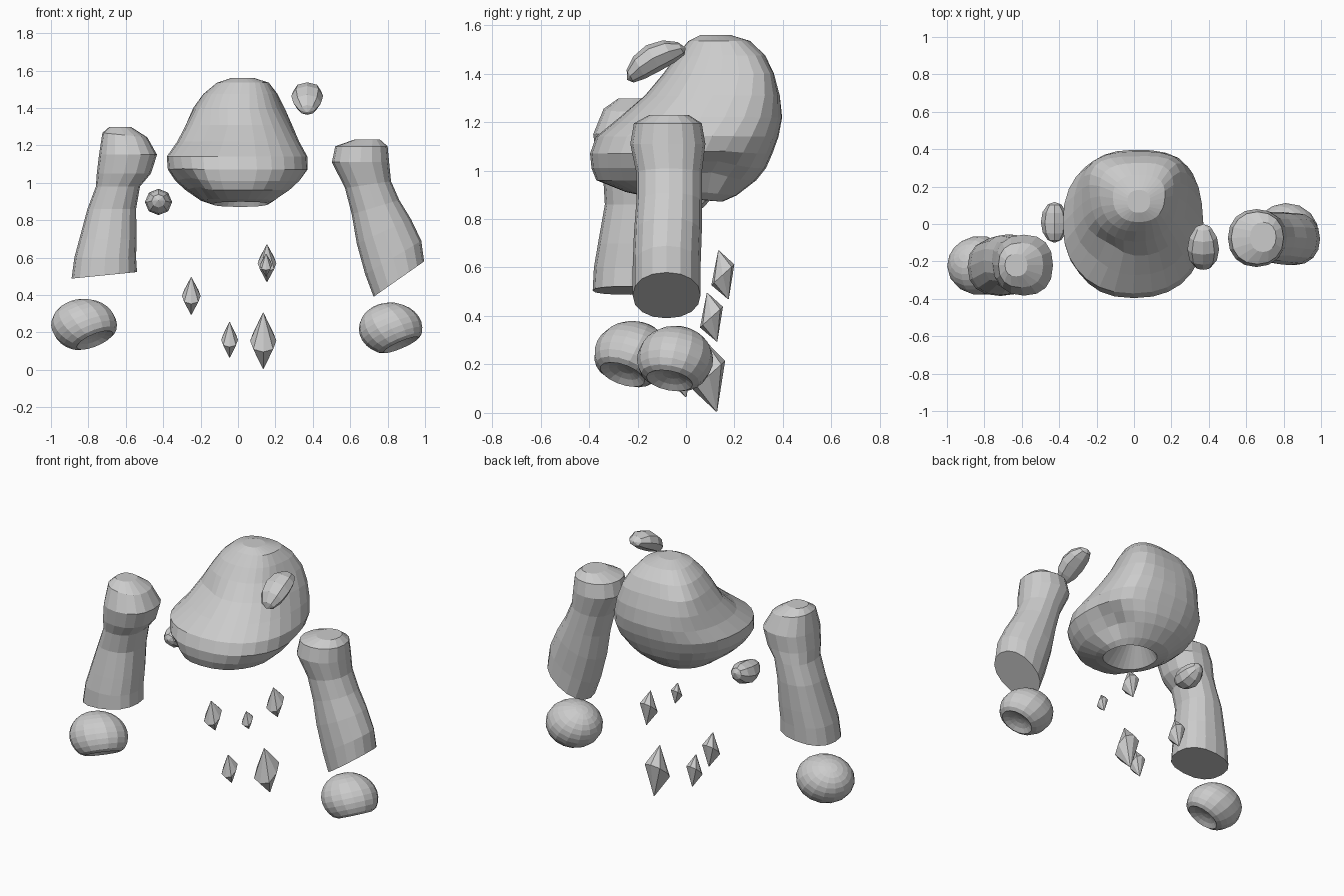
import bpy, bmesh, math
from mathutils import Vector, Matrix

if "Cube" in bpy.data.objects:
    bpy.data.objects.remove(bpy.data.objects["Cube"], do_unlink=True)

stone = bpy.data.materials.new("stone_grey")
stone.use_nodes = True
stone.diffuse_color = (0.6, 0.6, 0.6, 1)
stone.node_tree.nodes["Principled BSDF"].inputs["Base Color"].default_value = (0.6, 0.6, 0.6, 1)


def finish(name, bm):
    bmesh.ops.recalc_face_normals(bm, faces=bm.faces)
    mesh = bpy.data.meshes.new(name)
    bm.to_mesh(mesh)
    bm.free()
    mesh.materials.append(stone)
    obj = bpy.data.objects.new(name, mesh)
    bpy.context.collection.objects.link(obj)
    return obj


def loft(name, rings, sides, power=1.0):
    """Skin rounded rings given as (x, y, z, rx, ry, x slope, y slope)."""
    bm = bmesh.new()
    loops = []
    for x, y, z, rx, ry, *slope in rings:
        sx, sy = (slope + [0, 0])[:2]
        loop = []
        for i in range(sides):
            a = math.tau * i / sides
            c, s = math.cos(a), math.sin(a)
            dx = rx * math.copysign(abs(c) ** power, c)
            dy = ry * math.copysign(abs(s) ** power, s)
            loop.append(bm.verts.new((x + dx, y + dy, z + sx * dx + sy * dy)))
        loops.append(loop)
    for a, b in zip(loops, loops[1:]):
        for i in range(sides):
            j = (i + 1) % sides
            bm.faces.new((a[i], a[j], b[j], b[i]))
    for loop in (loops[0], loops[-1]):
        bm.faces.new(loop)
    return finish(name, bm)


def push(obj, spot, radius, offset):
    """Soft sculpting pull around a spot."""
    for v in obj.data.vertices:
        fade = math.exp(-((v.co - Vector(spot)).length / radius) ** 2)
        v.co += Vector(offset) * fade


# Body: rounded hood with a jutting chin and a hollow underneath
body = loft("body", [
    (.03, .02, 1.0, .08, .07),
    (.015, -.02, .885, .15, .17, 0, -.08),
    (0, -.02, .905, .2, .23, 0, -.03),
    (0, -.04, .96, .28, .33),
    (0, -.03, 1.01, .335, .36),
    (0, -.02, 1.07, .375, .376),
    (-.005, .005, 1.14, .376, .376),
    (0, .06, 1.22, .325, .335),
    (0, .105, 1.31, .275, .278),
    (0, .13, 1.4, .225, .225),
    (.01, .14, 1.475, .185, .18),
    (.025, .135, 1.535, .135, .125),
    (.025, .12, 1.56, .06, .06)], 28, .87)
for spot, radius, offset in [
        ((.27, .1, 1.0), .1, (-.05, -.02, .04)),    # notch beside the chin
        ((.27, .3, 1.2), .16, (.02, .02, 0)),       # full back
        ((.2, .28, 1.4), .14, (.04, .04, 0)),
        ((-.2, .28, 1.4), .14, (-.03, .03, 0)),
        ((-.17, -.16, 1.28), .12, (.04, .03, 0)),   # brow hollow
        ((-.27, -.25, .96), .1, (.03, .03, .02))]:
    push(body, spot, radius, offset)

# Arms: knobbed shoulder, narrow middle, flared slanted wrist
loft("right_arm", [
    (-.63, -.22, 1.297, .06, .06),
    (-.605, -.22, 1.255, .12, .12, -.1),
    (-.588, -.22, 1.15, .155, .163),
    (-.61, -.215, 1.05, .145, .153),
    (-.642, -.2, .98, .118, .142),
    (-.675, -.195, .86, .13, .14),
    (-.695, -.213, .7, .153, .15),
    (-.71, -.225, .6, .165, .155),
    (-.715, -.23, .505, .175, .155, .1)], 16, .85)
loft("left_arm", [
    (.69, -.07, 1.23, .07, .08),
    (.66, -.075, 1.195, .14, .14),
    (.655, -.075, 1.11, .153, .155),
    (.695, -.07, .99, .123, .135, .15),
    (.735, -.07, .87, .127, .135, .3),
    (.78, -.075, .74, .145, .14, .45),
    (.83, -.08, .6, .15, .14, .6),
    (.86, -.08, .485, .135, .14, .7)], 16, .93)


# Hands: domes with a scooped-out palm
def hand(name, centre, radii, palm):
    bm = bmesh.new()
    bmesh.ops.create_uvsphere(bm, u_segments=16, v_segments=14, radius=1)
    for v in bm.verts:
        if v.co.z > .75:
            v.co.z = .75 - (v.co.z - .75)
    turn = Vector(palm).to_track_quat('Z', 'Y').to_matrix()
    for v in bm.verts:
        p = turn @ v.co
        v.co = Vector(centre) + Vector([a * b for a, b in zip(p, radii)])
    finish(name, bm)


hand("right_hand", (-.823, -.222, .24), (.176, .158, .14), (.45, -.35, -.8))
hand("left_hand", (.816, -.045, .22), (.17, .157, .14), (.45, -.2, -.85))


# Floating chips: bent, flattened pebbles
def chip(name, centre, radii, tilt, bend):
    bm = bmesh.new()
    bmesh.ops.create_uvsphere(bm, u_segments=8, v_segments=6, radius=1)
    bm.transform(Matrix.Rotation(math.pi / 2, 4, 'X'))
    for v in bm.verts:
        p = v.co
        p.z += bend * (p.y * p.y - .4)
    bm.transform(Matrix.Translation(centre) @ Matrix.Rotation(tilt, 4, 'X')
                 @ Matrix.Diagonal((*radii, 1)))
    finish(name, bm)


chip("upper_chip", (.37, -.13, 1.455), (.085, .138, .06), .5, -.45)
chip("lower_chip", (-.425, .01, .905), (.073, .11, .07), .1, .3)

# Crystals: chunky diamonds with a slanted waist
crystals = [(-.25, .105, .395, .05, .1), (-.045, -.02, .16, .045, .095),
            (.135, .095, .155, .07, .15), (.155, .152, .57, .05, .1),
            (.15, -.12, .56, .032, .06)]
for n, (x, y, z, r, h) in enumerate(crystals):
    loft(f"crystal_{n + 1}", [
        (x, y + r * .45, z - h, .002, .002),
        (x, y, z, r, r * .95, 0, .9),
        (x, y - r * .35, z + h, .002, .002)], 8, .8)
